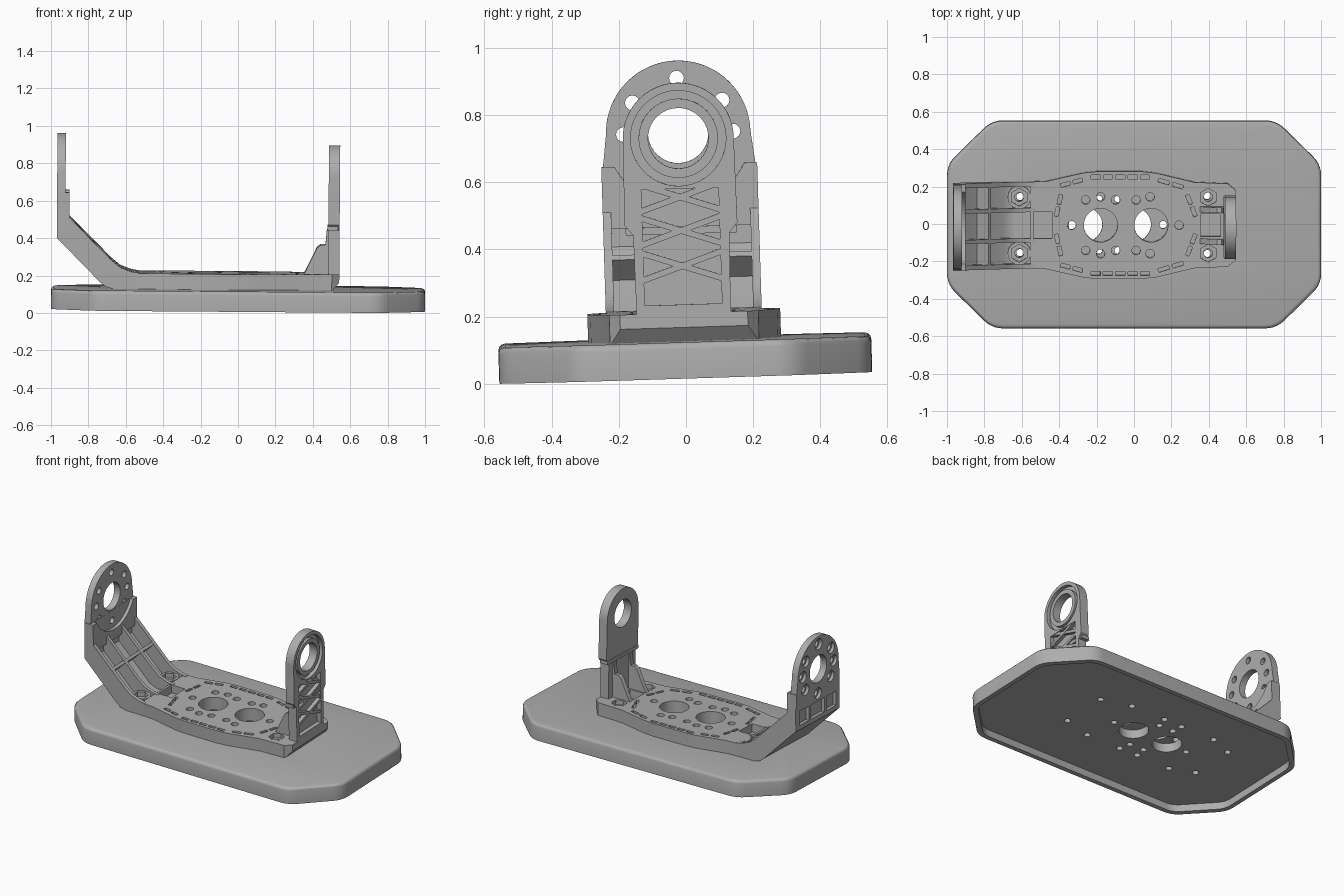
import bpy, bmesh, math
from mathutils import Matrix, Vector

cube = bpy.data.objects.get("Cube")
if cube:
    bpy.data.objects.remove(cube)

grey = bpy.data.materials.new("mid_grey")
grey.use_nodes = True
grey.diffuse_color = (0.42, 0.42, 0.42, 1)
grey.node_tree.nodes["Principled BSDF"].inputs["Base Color"].default_value = (0.42, 0.42, 0.42, 1)

# The whole assembly leans very slightly
TILT = Matrix.Rotation(math.radians(0.43), 4, 'Y') @ Matrix.Rotation(math.radians(1.8), 4, 'X')
made = []


def add_prism(bm, pts, axis, a, b):
    """Extrude a 2D outline along an axis from a to b."""
    place = {'x': lambda p, t: (t, p[0], p[1]),
             'y': lambda p, t: (p[0], t, p[1]),
             'z': lambda p, t: (p[0], p[1], t)}[axis]
    low = [bm.verts.new(place(p, a)) for p in pts]
    high = [bm.verts.new(place(p, b)) for p in pts]
    bm.faces.new(low)
    bm.faces.new(high)
    n = len(pts)
    for i in range(n):
        bm.faces.new((low[i], low[(i + 1) % n], high[(i + 1) % n], high[i]))


def make_mesh(name, parts, bevel_top=0):
    bm = bmesh.new()
    for part in parts:
        add_prism(bm, *part)
    bmesh.ops.recalc_face_normals(bm, faces=bm.faces)
    if bevel_top:
        top = max(v.co.z for v in bm.verts) - 1e-4
        rim = [e for e in bm.edges if all(v.co.z > top for v in e.verts)]
        bmesh.ops.bevel(bm, geom=rim, offset=bevel_top, segments=3, profile=0.5, affect='EDGES')
    mesh = bpy.data.meshes.new(name)
    bm.to_mesh(mesh)
    bm.free()
    return mesh


def build(name, parts, cuts=(), bevel_top=0):
    obj = bpy.data.objects.new(name, make_mesh(name, parts, bevel_top))
    bpy.context.collection.objects.link(obj)
    if cuts:
        cutter = bpy.data.objects.new("cutter", make_mesh("cutter", cuts))
        bpy.context.collection.objects.link(cutter)
        mod = obj.modifiers.new("cut", 'BOOLEAN')
        mod.operation, mod.solver, mod.object = 'DIFFERENCE', 'EXACT', cutter
        mod.use_self = True
        deps = bpy.context.evaluated_depsgraph_get()
        result = bpy.data.meshes.new_from_object(obj.evaluated_get(deps))
        obj.modifiers.clear()
        obj.data = result
        bpy.data.objects.remove(cutter)
    obj.data.materials.clear()
    obj.data.materials.append(grey)
    made.append(obj)
    return obj


def circle(cx, cy, r, n=20, start=0.0, sweep=360):
    steps = n if sweep == 360 else n + 1
    return [(cx + r * math.cos(math.radians(start + sweep * i / n)),
             cy + r * math.sin(math.radians(start + sweep * i / n))) for i in range(steps)]


def rect(x0, x1, y0, y1):
    return [(x0, y0), (x1, y0), (x1, y1), (x0, y1)]


def bar(p, q, width):
    p, q = Vector(p), Vector(q)
    side = (q - p).normalized().orthogonal() * width / 2
    return [tuple(v) for v in (p + side, q + side, q - side, p - side)]


def rounded(pts, r, steps=5):
    out = []
    for i, p in enumerate(pts):
        p, a, b = Vector(p), Vector(pts[i - 1]), Vector(pts[(i + 1) % len(pts)])
        s, e = p + (a - p).normalized() * r, p + (b - p).normalized() * r
        for k in range(steps + 1):
            t = k / steps
            out.append(tuple(s * (1 - t) ** 2 + p * 2 * t * (1 - t) + e * t * t))
    return out


def mirror(pts):
    """Add the copy of each off-axis point across y = 0."""
    return list(pts) + [(x, -y) for x, y in pts if y]


def octagon(w, d, cx, cy):
    half = [(w, -d + cy), (w, d - cy), (w - cx, d), (cx - w, d)]
    return half + [(-x, -y) for x, y in half]


# Base plate: rounded octagon with hollow underside and drilled holes
plate_holes = mirror([(.39, .155), (.19, .21), (-.065, .21), (-.2, .207), (-.19, .137),
                      (-.085, .138), (-.41, 0), (.155, 0), (-.45, .21), (-.61, .15)])
build("base_plate", [(rounded(octagon(1, .555, .24, .235), .06), 'z', .023, .131)],
      [(rounded(octagon(.97, .525, .228, .223), .05), 'z', -.1, .07)]
      + [(circle(x, y, .02, 14), 'z', 0, .2) for x, y in plate_holes]
      + [(circle(x, 0, .09, 36), 'z', 0, .2) for x in (-.26, 0)], bevel_top=.02)

# Bracket floor: widened middle, drilled deck, dashed grooves and pockets
half = [(-.555, .232), (-.47, .235), (-.27, .28), (-.2, .287), (.04, .287),
        (.12, .278), (.32, .23), (.5, .222), (.54, .19)]
outline = half + [(x, -y) for x, y in reversed(half)]
small = mirror([(-.335, 0), (-.26, .135), (-.18, .152), (-.1, .135), (.01, .135),
                (.085, .152), (.24, 0)])
screws = mirror([(.395, .15)])
cuts = [(circle(x, y, .023, 16), 'z', 0, .4) for x, y in small]
cuts += [(circle(x, 0, .09, 36), 'z', 0, .4) for x in (-.18, .09)]
for x, y in screws:
    cuts += [(circle(x, y, .024, 16), 'z', 0, .4), (circle(x, y, .048, 6, 30), 'z', .185, .4)]
for s in (1, -1):
    runs = [((-.4, .21), (-.27, .245), 2), ((-.24, .258), (.09, .258), 5), ((.12, .245), (.27, .2), 2),
            ((.28, .17), (.33, .04), 2), ((-.39, .17), (-.42, .04), 2)]
    for a, b, n in runs:
        a, b = Vector(a), Vector(b)
        for i in range(n):
            p, q = a.lerp(b, (i + .12) / n), a.lerp(b, (i + .88) / n)
            cuts.append((bar((p.x, p.y * s), (q.x, q.y * s), .02), 'z', .19, .4))
cuts.append((rect(-.54, -.44, -.07, .07), 'z', .16, .4))
cuts.append((rect(.355, .46, -.06, .06), 'z', .16, .4))
cuts.append(([(.48, .1), (.58, .1), (.58, .22)], 'y', -.5, .5))
build("bracket_floor", [(outline, 'z', .128, .215)], cuts)

# Screw bosses at the arm end
for label, s in (("left", 1), ("right", -1)):
    y = .15 * s
    build("screw_boss_" + label, [(circle(-.615, y, .062, 24), 'z', .13, .217)],
          [(circle(-.615, y, .024, 16), 'z', 0, .4), (circle(-.615, y, .048, 6, 30), 'z', .185, .4)])

# Sloping arm: outer skin, side walls, long ribs and cross rib
under = [(-.97, .4), (-.74, .167), (-.71, .143), (-.66, .128), (-.53, .128)]
inner = [(-.53, .217), (-.57, .223), (-.63, .245), (-.68, .285), (-.905, .51)]
build("arm_skin", [(under + [(-.53, .16), (-.65, .16), (-.7, .18), (-.935, .415)], 'y', -.225, .225)],
      [(circle(-.615, y, .024, 16), 'z', 0, .4) for y in (.15, -.15)])
for s in (1, -1):
    side = "left" if s > 0 else "right"
    build("arm_wall_" + side,
          [(under + inner + [(-.905, .645), (-.97, .645)], 'y', s * .207, s * .232)])
    build("arm_rib_" + side,
          [([(-.94, .4)] + under[1:] + inner + [(-.94, .51)], 'y', s * .07, s * .092)])
build("arm_cross_rib", [(bar((-.855, .295), (-.774, .376), .02), 'y', -.22, .22)])

# Tall ear: pierced round plate with pockets on its outer face
EZ = .74
ear = circle(0, EZ, .215, 40, 0, 180) + [(-.23, .62), (-.23, .4), (.23, .4), (.23, .62)]
cuts = [(circle(0, EZ, .09, 40), 'x', -1.1, -.8)]
for angle in (0, 35, 90, 145, 180, 215, 270, 325):
    y, z = .163 * math.cos(math.radians(angle)), EZ + .163 * math.sin(math.radians(angle))
    cuts += [(circle(y, z, .022, 16), 'x', -1.1, -.8), (circle(y, z, .036, 20), 'x', -1.1, -.952)]
for y0, y1 in ((-.195, -.092), (-.07, .07), (.092, .195)):
    cuts.append((rect(y0, y1, .43, .525), 'x', -1.1, -.95))
build("ear_plate", [(ear, 'x', -.972, -.927)], cuts)
build("ear_backing", [(rect(-.23, .23, .46, .645), 'x', -.935, -.905)],
      [(circle(0, EZ, .215, 48), 'x', -.926, -.8), (circle(0, EZ - .163, .022, 16), 'x', -1.1, -.8)])

# Short tower: stepped outline, recessed lattice and bearing seat
TZ = .735
tower = circle(0, TZ, .165, 40, 0, 180) + [(-.168, .48), (-.143, .45), (-.14, .19),
                                         (.14, .19), (.143, .45), (.168, .48)]
build("tower", [(tower, 'x', .48, .54)],
      [(circle(0, TZ, .142, 44), 'x', .515, .7), (circle(0, TZ, .09, 40), 'x', .3, .7),
       (rect(-.115, .115, .24, .585), 'x', .512, .7)])
build("bearing_ring", [(circle(0, TZ, .118, 44), 'x', .5, .535)],
      [(circle(0, TZ, .09, 40), 'x', .3, .7)])
for i, z in enumerate((.355, .46, .56)):
    for j, s in enumerate((1, -1)):
        build(f"lattice_bar_{i}_{j}",
              [(bar((-.118, z - .04 * s), (.118, z + .04 * s), .018), 'x', .505, .537 - j * .001)])
build("tower_lip", [(rect(-.165, .165, .45, .472), 'x', .474, .53)])

# Gussets behind the tower
for s in (1, -1):
    build("gusset_" + ("left" if s > 0 else "right"),
          [([(.34, .2), (.36, .23), (.42, .355), (.44, .37), (.465, .37), (.472, .45), (.5, .45), (.5, .2)],
            'y', s * .07, s * .1)])

# Lean everything, then smooth the curved faces only
bpy.ops.object.select_all(action='DESELECT')
for obj in made:
    obj.data.transform(TILT)
    obj.select_set(True)
bpy.context.view_layer.objects.active = made[0]
bpy.ops.object.shade_smooth_by_angle(angle=math.radians(30))
